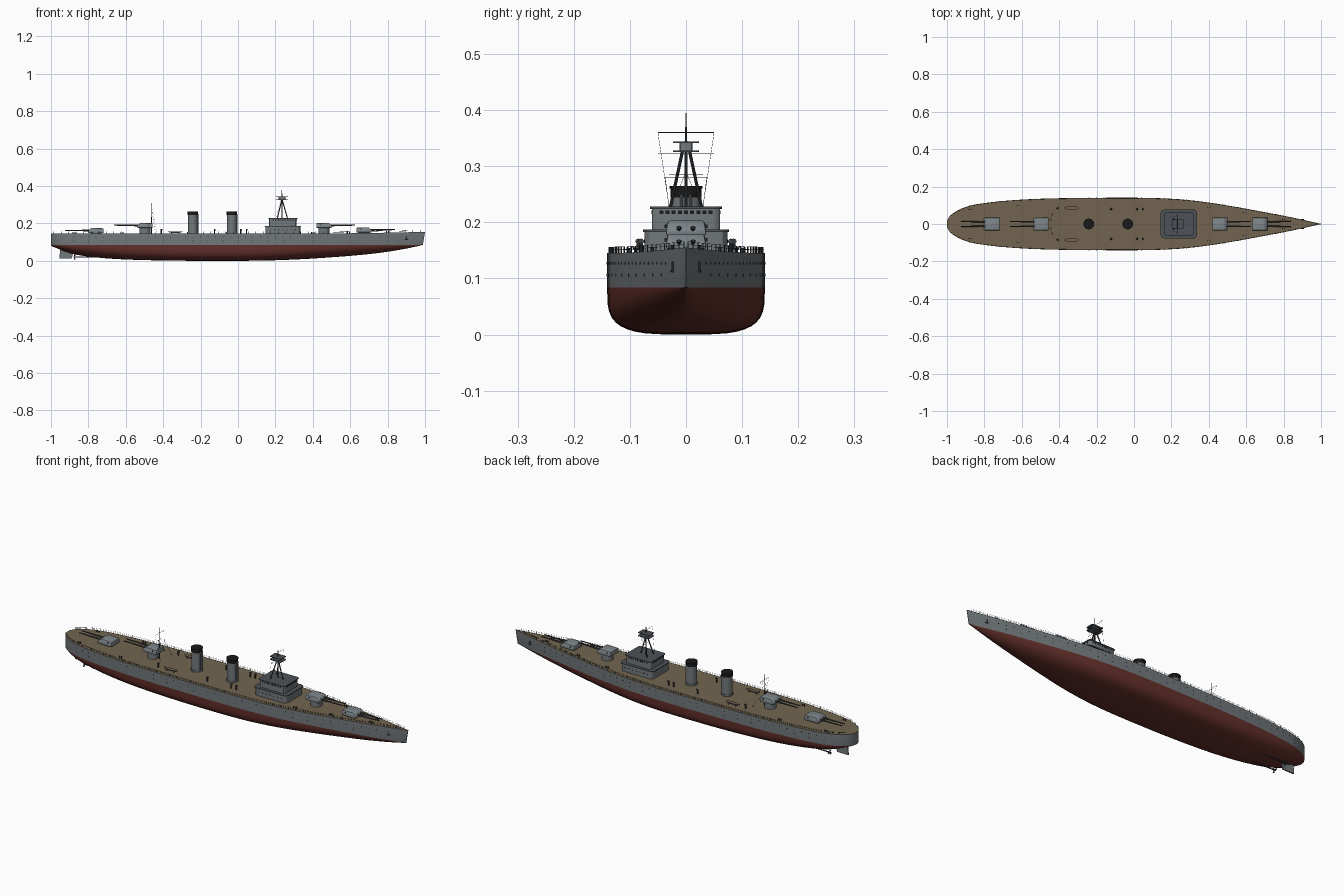
import bpy, bmesh, math
from mathutils import Vector, Matrix

if "Cube" in bpy.data.objects:
    bpy.data.objects.remove(bpy.data.objects["Cube"])


def material(name, r, g, b):
    m = bpy.data.materials.new(name)
    m.diffuse_color = (r, g, b, 1)
    m.use_nodes = True
    m.node_tree.nodes["Principled BSDF"].inputs["Base Color"].default_value = m.diffuse_color
    return m


GREY = material("hull grey", 0.17, 0.19, 0.20)
RED = material("antifouling red", 0.13, 0.030, 0.024)
DECK = material("deck planking", 0.17, 0.13, 0.08)
LIGHT = material("turret grey", 0.21, 0.24, 0.255)
ROOF = material("roof dark grey", 0.075, 0.085, 0.095)
DARK = material("gunmetal", 0.045, 0.05, 0.055)
BLACK = material("funnel black", 0.01, 0.01, 0.011)

# hull stations: x, half breadth, keel height, section fullness
STATIONS = [(-1, .018, .080, 2), (-.985, .042, .074, 2), (-.96, .062, .064, 2), (-.92, .084, .048, 2.1),
            (-.85, .104, .030, 2.3), (-.7, .123, .013, 2.7), (-.5, .135, .004, 3.2), (-.2, .14, 0, 3.6),
            (.1, .139, .001, 3.5), (.3, .127, .007, 3), (.5, .099, .019, 2.4), (.7, .063, .036, 1.9),
            (.85, .034, .056, 1.6), (.95, .012, .074, 1.5), (1, .0012, .085, 1.4)]
WATER = 0.084


def station(x, k):
    """Smooth interpolation of one hull property at x."""
    S = STATIONS
    i = max(j for j in range(len(S) - 1) if S[j][0] <= x or j == 0)

    def slope(j):
        a, b = S[max(j - 1, 0)], S[min(j + 1, len(S) - 1)]
        return (b[k] - a[k]) / (b[0] - a[0])
    h = S[i + 1][0] - S[i][0]
    t = (x - S[i][0]) / h
    return ((2*t**3 - 3*t*t + 1) * S[i][k] + (t**3 - 2*t*t + t) * h * slope(i)
            + (3*t*t - 2*t**3) * S[i + 1][k] + (t**3 - t*t) * h * slope(i + 1))


def deck_z(x):
    return 0.145 + 0.010 * max(0, (x - 0.2) / 0.8) ** 2


def finish(name, bm, *mats, smooth=30):
    bmesh.ops.recalc_face_normals(bm, faces=bm.faces)
    me = bpy.data.meshes.new(name)
    bm.to_mesh(me)
    bm.free()
    for m in mats:
        me.materials.append(m)
    ob = bpy.data.objects.new(name, me)
    bpy.context.collection.objects.link(ob)
    if smooth:
        bpy.ops.object.select_all(action='DESELECT')
        ob.select_set(True)
        bpy.context.view_layer.objects.active = ob
        bpy.ops.object.shade_smooth_by_angle(angle=math.radians(smooth))
    return ob


def tube(bm, p, q, r, r2=None, n=6):
    p, q = Vector(p), Vector(q)
    rot = (q - p).to_track_quat('Z', 'Y').to_matrix().to_4x4()
    bmesh.ops.create_cone(bm, cap_ends=True, segments=n, radius1=r, radius2=r if r2 is None else r2,
                          depth=(q - p).length, matrix=Matrix.Translation((p + q) / 2) @ rot)


def block(bm, cx, cy, z0, z1, lx, ly, r=0.0, top=1.0):
    """Prism with rounded corners."""
    pts = []
    for k, (sx, sy) in enumerate([(1, 1), (-1, 1), (-1, -1), (1, -1)]):
        for j in range(4 if r else 1):
            a = math.radians(90 * k + 30 * j)
            pts.append((sx * (lx/2 - r) + r * math.cos(a), sy * (ly/2 - r) + r * math.sin(a)))
    lo = [bm.verts.new((cx + x, cy + y, z0)) for x, y in pts]
    hi = [bm.verts.new((cx + x * top, cy + y * top, z1)) for x, y in pts]
    bm.faces.new(lo)
    bm.faces.new(hi)
    for i in range(len(pts)):
        j = (i + 1) % len(pts)
        bm.faces.new((lo[i], lo[j], hi[j], hi[i]))


# hull with red bottom, grey sides and planked deck
xs = sorted({round(-1 + 2 * i / 56, 4) for i in range(57)} | {-.993, -.985, -.975, -.95, .98})
bm = bmesh.new()
rings = []
for x in xs:
    b, k, n = (station(x, j) for j in (1, 2, 3))
    k = max(k, 0)
    half = [(b, deck_z(x)), (b, WATER)]
    for i in range(1, 11):
        a = i / 10 * math.pi / 2
        half.append((b * max(math.cos(a), 0) ** (2/n), WATER - (WATER - k) * math.sin(a) ** (2/n)))
    pts = half[:-1] + [(0, half[-1][1])] + [(-y, z) for y, z in half[-2::-1]]
    rake = 0.012 * max(0, (x - 0.8) / 0.2)
    rings.append([bm.verts.new((x - rake * min(1, (deck_z(x) - z) / 0.07), y, z)) for y, z in pts])
for a, b in zip(rings, rings[1:]):
    m = len(a)
    for i in range(m):
        f = bm.faces.new((a[i], a[(i+1) % m], b[(i+1) % m], b[i]))
        f.material_index = 2 if i == m - 1 else 0 if i in (0, m - 2) else 1
bm.faces.new(rings[0])
bm.faces.new(rings[-1])
finish("hull", bm, GREY, RED, DECK, smooth=35)

# rudder, shafts and propellers
bm = bmesh.new()
prof = [(-.955, .012), (-.89, .012), (-.875, .06), (-.95, .072)]
sides = [[bm.verts.new((x, y, z)) for x, z in prof] for y in (-.003, .003)]
for s in sides:
    bm.faces.new(s)
for i in range(4):
    j = (i + 1) % 4
    bm.faces.new((sides[0][i], sides[0][j], sides[1][j], sides[1][i]))
finish("rudder", bm, GREY, smooth=0)
bm = bmesh.new()
for s in (-1, 1):
    tube(bm, (-.70, s*.04, .02), (-.88, s*.04, .02), .003, n=8)
    for k in range(3):
        a = k * 2 * math.pi / 3
        tube(bm, (-.873, s*.04, .02), (-.873, s*.04 + .014*math.cos(a), .02 + .014*math.sin(a)), .002, .004)
finish("propeller_shafts", bm, DARK)

# portholes and anchors
bm = bmesh.new()
for s in (-1, 1):
    for z, step in ((.127, .04), (.106, .08)):
        for i in range(int(1.76 / step)):
            x = -.88 + i * step
            y = station(x, 1)
            tube(bm, (x, s*(y - .003), z), (x, s*(y + .0008), z), .0026, n=8)
    y = station(.9, 1)
    tube(bm, (.9, s*(y + .001), .112), (.9, s*(y + .001), .130), .002)
    tube(bm, (.892, s*(y + .002), .113), (.908, s*y, .113), .0025)
finish("portholes_and_anchors", bm, DARK)

# deck edge railing
bm = bmesh.new()
for s in (-1, 1):
    rail = []
    for i in range(50):
        x = -.985 + i * .04
        if x > .985:
            break
        p = Vector((x, s * max(station(x, 1) - .003, .001), deck_z(x)))
        tube(bm, p, p + Vector((0, 0, .011)), .0008, n=4)
        rail.append(p)
    for p, q in zip(rail, rail[1:]):
        for h in (.006, .011):
            tube(bm, p + Vector((0, 0, h)), q + Vector((0, 0, h)), .0004, n=3)
finish("railing", bm, DARK, smooth=0)

# gun turrets with twin barrels
for name, x, d, z in (("fore_low", .674, 1, .152), ("fore_high", .46, 1, .176),
                      ("aft_high", -.497, -1, .176), ("aft_low", -.76, -1, .149)):
    bm = bmesh.new()
    tube(bm, (x, 0, .140), (x, 0, z + .001), .029, n=24)
    finish(name + "_barbette", bm, GREY)
    bm = bmesh.new()
    prof = [(-.041, 0), (.041, 0), (.041, .013), (.024, .027), (-.041, .025)]
    sides = [[bm.verts.new((x + d*px, y * (1 if pz < .02 else .9), z + pz)) for px, pz in prof]
             for y in (-.036, .036)]
    for sd in sides:
        bm.faces.new(sd)
    for i in range(5):
        j = (i + 1) % 5
        bm.faces.new((sides[0][i], sides[0][j], sides[1][j], sides[1][i]))
    bmesh.ops.recalc_face_normals(bm, faces=bm.faces)
    bmesh.ops.bevel(bm, geom=bm.edges[:], offset=.004, segments=2, affect='EDGES', profile=.5)
    finish(name + "_turret", bm, LIGHT)
    bm = bmesh.new()
    for s in (-1, 1):
        tube(bm, (x + d*.03, s*.0125, z + .013), (x + d*.075, s*.0125, z + .0135), .0048, .004, n=12)
        tube(bm, (x + d*.07, s*.0125, z + .0135), (x + d*.165, s*.0125, z + .0145), .0036, .0025, n=12)
        tube(bm, (x - d*.02, s*.032, z + .017), (x - d*.02, s*.038, z + .017), .003, n=8)
    finish(name + "_barrels", bm, DARK)

# bridge tiers with dark roofs
for name, z0, z1, lx, ly, r in (("lower", .14, .183, .188, .148, .018), ("upper", .187, .224, .148, .122, .012)):
    bm = bmesh.new()
    block(bm, .24, 0, z0, z1, lx, ly, r)
    finish(name + "_bridge", bm, GREY)
    bm = bmesh.new()
    block(bm, .24, 0, z1, z1 + .004, lx + .008, ly + .006, r)
    finish(name + "_bridge_roof", bm, ROOF)
bm = bmesh.new()
for i in range(9):
    block(bm, .314, -.044 + i*.011, .215, .221, .0015, .007)
    block(bm, .166, -.044 + i*.011, .215, .221, .0015, .007)
    for s in (-1, 1):
        block(bm, .188 + i*.013, s*.061, .215, .221, .008, .0015)
for i in range(7):
    for s in (-1, 1):
        x = .174 + i*.022
        tube(bm, (x, s*.073, .166), (x, s*.0748, .166), .003, n=8)
finish("bridge_windows", bm, BLACK, smooth=0)

# tripod foremast with lookout platform
X = .235
bm = bmesh.new()
for fx, fy in ((X + .03, 0), (X - .025, .028), (X - .025, -.028)):
    tube(bm, (fx, fy, .226), (X, fy*.2, .33), .0028, n=8)
tube(bm, (X, 0, .226), (X, 0, .345), .003, n=8)
tube(bm, (X, 0, .34), (X, 0, .395), .0022, .0006, n=8)
for z, w in ((.322, .05), (.36, .05)):
    tube(bm, (X - .004, -w, z), (X - .004, w, z), .0007, n=5)
for s in (-1, 1):
    tube(bm, (X, s*.05, .36), (X - .03, s*.03, .228), .0004, n=3)
    tube(bm, (X, s*.03, .285), (X, -s*.0, .285), .0006, n=4)
finish("foremast", bm, DARK)
bm = bmesh.new()
block(bm, X, 0, .325, .328, .066, .046, .006)
block(bm, X, 0, .341, .344, .066, .046, .006)
finish("lookout_platforms", bm, ROOF)
bm = bmesh.new()
block(bm, X, 0, .328, .341, .036, .024, .004)
finish("lookout_cabin", bm, GREY)

# funnels with black tops
for name, x in (("fore_funnel", -.033), ("aft_funnel", -.242)):
    bm = bmesh.new()
    tube(bm, (x, 0, .14), (x, 0, .153), .030, n=32)
    tube(bm, (x, 0, .15), (x, 0, .245), .0265, n=32)
    for s in (-1, 1):
        tube(bm, (x + .027, s*.008, .145), (x + .027, s*.008, .25), .0025, n=8)
    finish(name, bm, GREY)
    bm = bmesh.new()
    tube(bm, (x, 0, .244), (x, 0, .262), .0275, n=32)
    tube(bm, (x, 0, .260), (x, 0, .265), .029, n=32)
    finish(name + "_cap", bm, BLACK)

# aft mast with yard and stays
M = -.462
bm = bmesh.new()
tube(bm, (M, 0, .145), (M, 0, .31), .0028, .001, n=8)
tube(bm, (M, -.037, .28), (M, .037, .28), .0007, n=5)
tube(bm, (M, -.02, .245), (M, .02, .245), .0007, n=5)
for s in (-1, 1):
    tube(bm, (M, 0, .29), (M + .03, s*.06, .146), .0004, n=3)
    tube(bm, (M, s*.037, .28), (M + .02, s*.02, .146), .0004, n=3)
finish("aft_mast", bm, DARK)

# ship's boats on chocks
for s in (-1, 1):
    bm = bmesh.new()
    bmesh.ops.create_uvsphere(bm, u_segments=16, v_segments=8, radius=1, matrix=Matrix.Translation(
        (-.335, s*.085, .157)) @ Matrix.Diagonal((.04, .011, .008, 1)))
    bmesh.ops.bisect_plane(bm, geom=bm.verts[:] + bm.edges[:] + bm.faces[:], plane_co=(0, 0, .157),
                           plane_no=(0, 0, 1), clear_outer=True)
    bmesh.ops.holes_fill(bm, edges=[e for e in bm.edges if e.is_boundary])
    for dx in (-.02, .02):
        block(bm, -.335 + dx, s*.085, .144, .152, .004, .016)
    for f in bm.faces:
        f.material_index = 1 if f.calc_center_median().z > .1569 else 0
    finish("boat_left" if s > 0 else "boat_right", bm, LIGHT, DECK)

# ventilators and mooring bollards
bm = bmesh.new()
for x, y, h in ((-.41, .085, .02), (-.125, .08, .02), (.015, .08, .02), (.045, .08, .02)):
    for s in (-1, 1):
        tube(bm, (x, s*y, .143), (x, s*y, .145 + h), .0035, n=10)
        tube(bm, (x - .003, s*y, .145 + h), (x + .006, s*y, .146 + h), .004, .005, n=10)
for x, y in ((-.877, .078), (-.62, .1), (.4, .09), (.59, .06), (.8, .025)):
    for s in (-1, 1):
        for dx in (-.006, .006):
            tube(bm, (x + dx, s*y, .143), (x + dx, s*y, deck_z(x) + .009), .003, n=8)
finish("ventilators_and_bollards", bm, DARK)
